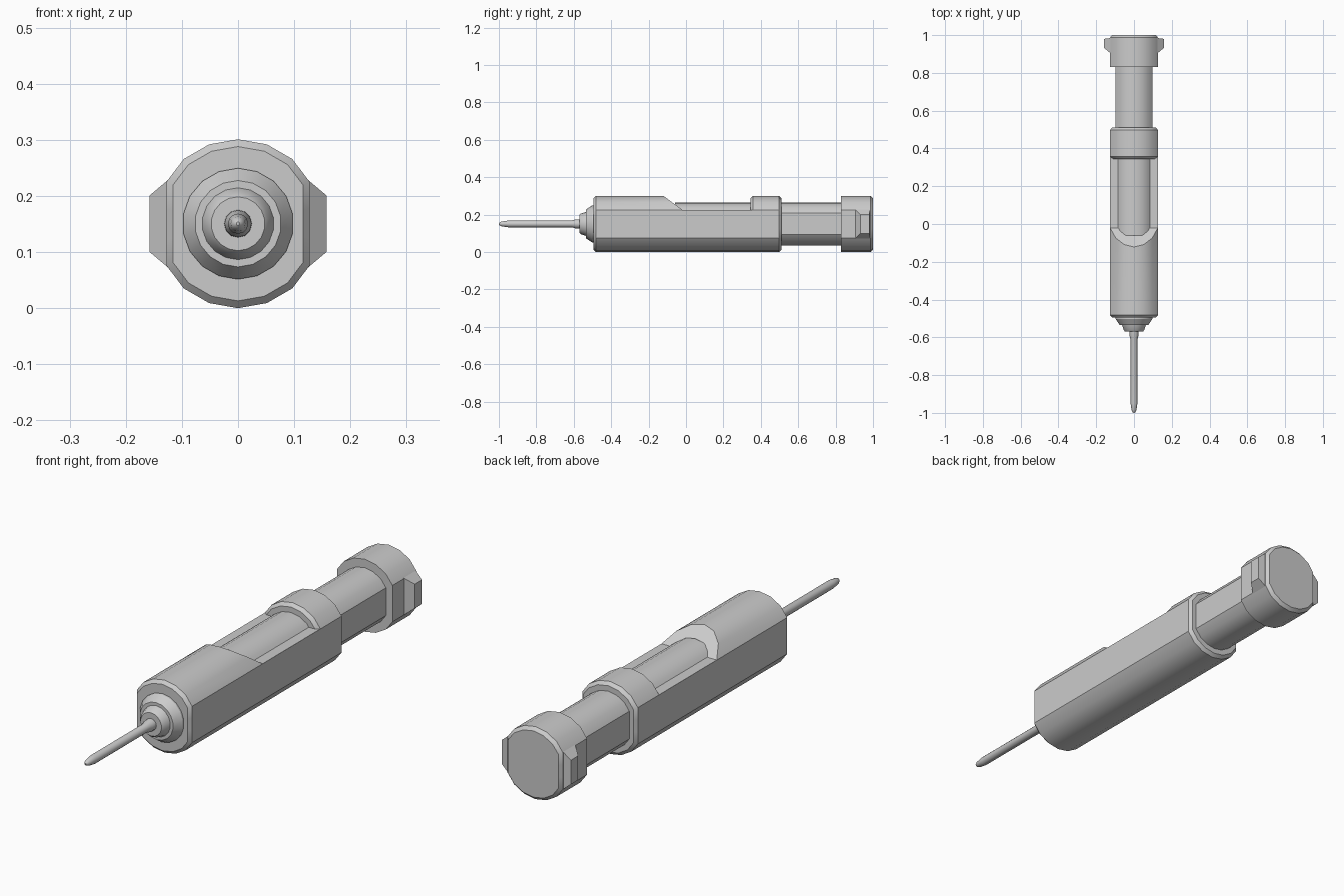
import bpy, bmesh, math

if "Cube" in bpy.data.objects:
    bpy.data.objects.remove(bpy.data.objects["Cube"])

CZ = 0.1505      # height of the long axis
R = 0.1505       # main radius
FLAT = 0.127     # half width across the side flats


def finish(name, bm):
    bmesh.ops.recalc_face_normals(bm, faces=bm.faces)
    me = bpy.data.meshes.new(name)
    bm.to_mesh(me)
    bm.free()
    ob = bpy.data.objects.new(name, me)
    bpy.context.collection.objects.link(ob)
    return ob


def smooth(ob):
    bpy.ops.object.select_all(action='DESELECT')
    bpy.context.view_layer.objects.active = ob
    ob.select_set(True)
    bpy.ops.object.shade_smooth_by_angle(angle=math.radians(32))


def lathe(name, profile, sides=18, ratio=1.0):
    """Stack rings of (y, radius) along y; ratio clips x into side flats."""
    bm = bmesh.new()
    rings = []
    for y, r in profile:
        ring = []
        for i in range(sides):
            a = 2 * math.pi * i / sides
            x = max(-r * ratio, min(r * ratio, r * math.sin(a)))
            ring.append(bm.verts.new((x, y, CZ + r * math.cos(a))))
        rings.append(ring)
    for a, b in zip(rings, rings[1:]):
        for i in range(sides):
            j = (i + 1) % sides
            bm.faces.new((a[i], a[j], b[j], b[i]))
    bm.faces.new(rings[0])
    bm.faces.new(rings[-1])
    return finish(name, bm)


def prism(name, bottom, top):
    """Solid between two matching loops of 3D points."""
    bm = bmesh.new()
    a = [bm.verts.new(p) for p in bottom]
    b = [bm.verts.new(p) for p in top]
    n = len(a)
    for i in range(n):
        j = (i + 1) % n
        bm.faces.new((a[i], a[j], b[j], b[i]))
    bm.faces.new(a)
    bm.faces.new(b)
    return finish(name, bm)


C = 0.013        # end chamfer
ratio = FLAT / R

# Main barrel, with the sloped window cut from its top
barrel = lathe("barrel", [(-0.495, R - C), (-0.495 + C, R), (0.36, R)], ratio=ratio)
side = [(-0.154, 0.325), (-0.02, 0.226), (0.5, 0.226), (0.5, 0.325)]
cutter = prism("window_cutter", [(-0.3, y, z) for y, z in side],
               [(0.3, y, z) for y, z in side])
cutter.hide_render = True
mod = barrel.modifiers.new("window", 'BOOLEAN')
mod.operation = 'DIFFERENCE'
mod.solver = 'EXACT'
mod.object = cutter
bpy.context.view_layer.objects.active = barrel
bpy.ops.object.modifier_apply(modifier=mod.name)
bpy.data.objects.remove(cutter, do_unlink=True)
smooth(barrel)

# Collar behind the window
smooth(lathe("collar", [(0.345, R - C), (0.345 + C, R), (0.51 - C, R), (0.51, R - C)],
             ratio=ratio))

# Plunger running through barrel and collar
smooth(lathe("plunger", [(-0.06, 0.115), (0.84, 0.115)], ratio=0.097 / 0.115))

# End cap
smooth(lathe("end_cap", [(0.83, R), (1 - C, R), (1.0, R - C)], ratio=ratio))

# Tapered grip wings on the cap
for s, label in ((-1, "left"), (1, "right")):
    inner = [(s * 0.12, y, CZ + z) for y, z in
             ((0.90, -0.082), (0.985, -0.082), (0.985, 0.082), (0.90, 0.082))]
    outer = [(s * 0.158, y, CZ + z) for y, z in
             ((0.932, -0.05), (0.98, -0.05), (0.98, 0.05), (0.932, 0.05))]
    prism(label + "_wing", inner, outer)

# Stepped nose
smooth(lathe("nose", [(-0.48, 0.099), (-0.502, 0.099), (-0.535, 0.077),
                      (-0.535, 0.064), (-0.562, 0.055), (-0.57, 0.048)]))

# Pin with base sleeve and rounded tip
smooth(lathe("pin", [(-0.56, 0.025), (-0.59, 0.024), (-0.612, 0.018), (-0.95, 0.018),
                     (-0.985, 0.013), (-0.996, 0.008), (-1.0, 0.003)], sides=12))
